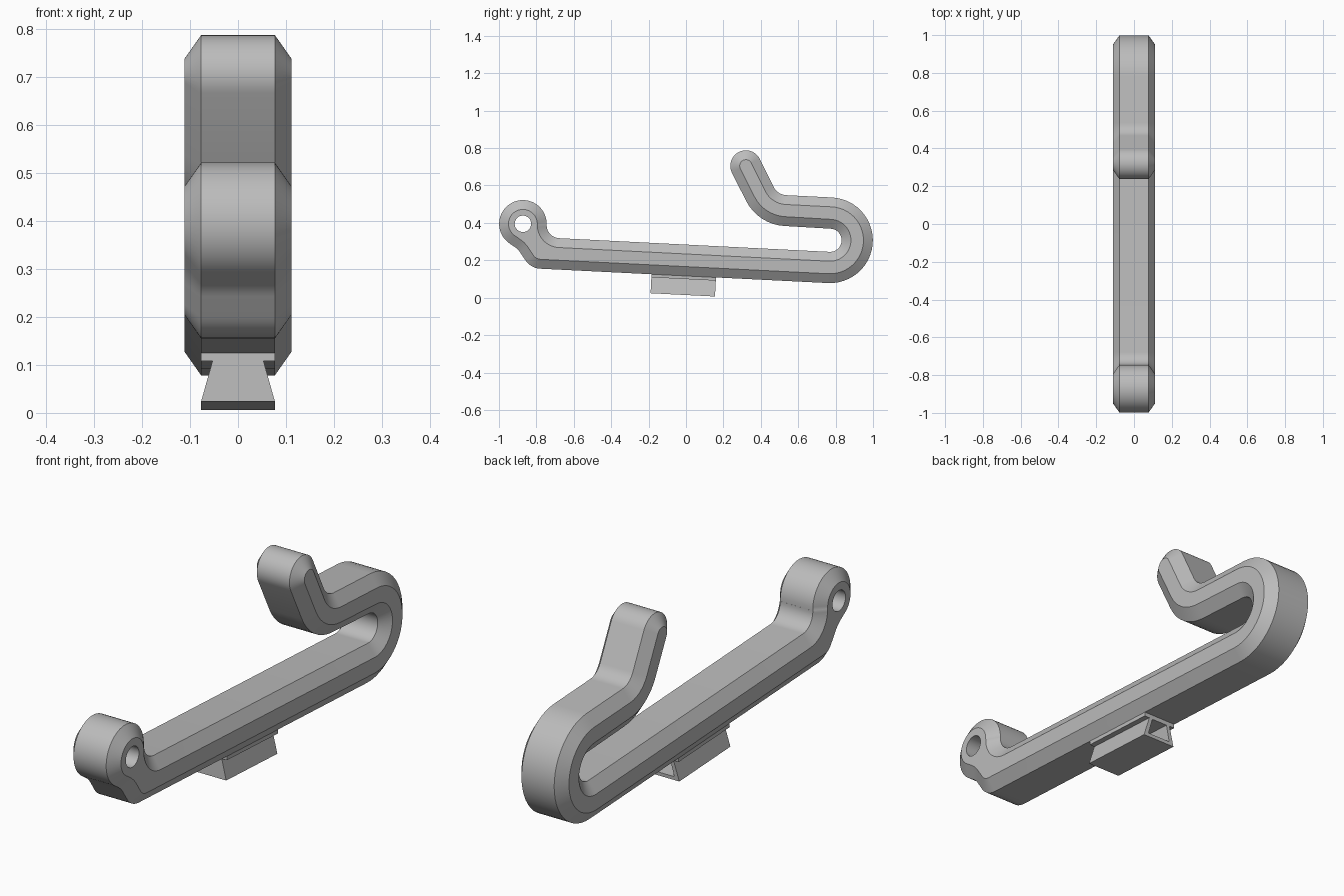
import bpy, bmesh
from math import radians, cos, sin, pi
from mathutils import Matrix, Vector

cube = bpy.data.objects.get("Cube")
if cube:
    bpy.data.objects.remove(cube, do_unlink=True)

grey = bpy.data.materials.new("plain grey")
grey.use_nodes = True
colour = (0.5, 0.5, 0.5, 1)
grey.diffuse_color = colour
grey.node_tree.nodes["Principled BSDF"].inputs["Base Color"].default_value = colour

HALF, FLAT, CHAMFER = 0.112, 0.077, 0.05
EYE = (-0.872, 0.395)
BEND = (0.77, 0.307)
ELBOW = (0.54, 0.628)
UP, DOWN = 87.1, 267.1      # outward normals of the bar's two long edges

# Outline as arcs: centre, radius (negative = hollow corner), start and end normal
ARCS = [
    ((-0.775, 0.255), 0.1, 214, DOWN),      # heel under the eye
    (BEND, 0.229, DOWN, 360 + UP),          # outer bend
    (ELBOW, -0.08, UP, 27),                 # hollow side of the elbow
    ((0.32, 0.705), 0.083, 27, 207),        # hook tip
    (ELBOW, 0.245, 207, DOWN),              # round side of the elbow
    (BEND, -0.062, DOWN, UP),               # slot end
    ((-0.675, 0.388), -0.07, UP, -2),       # fillet from bar to eye
    (EYE, 0.127, -2, 235),                  # eye
    ((-0.97, 0.187), -0.1, 235, 214),       # hollow behind the heel
]


def outline(inset):
    pts = []
    for (cy, cz), r, a, b in ARCS:
        n = max(5, int(abs(b - a) / 7))
        for i in range(n + 1):
            t = radians(a + (b - a) * i / n)
            pts.append((cy + (r - inset) * cos(t), cz + (r - inset) * sin(t)))
    return pts


def ring(bm, pts, x):
    return [bm.verts.new((x, y, z)) for y, z in pts]


def bridge(bm, a, b):
    n = len(a)
    for i in range(n):
        j = (i + 1) % n
        bm.faces.new((a[i], a[j], b[j], b[i]))


def finish(bm, name):
    bmesh.ops.recalc_face_normals(bm, faces=bm.faces)
    mesh = bpy.data.meshes.new(name)
    bm.to_mesh(mesh)
    bm.free()
    mesh.materials.append(grey)
    obj = bpy.data.objects.new(name, mesh)
    bpy.context.collection.objects.link(obj)
    bpy.ops.object.select_all(action='DESELECT')
    obj.select_set(True)
    bpy.context.view_layer.objects.active = obj
    bpy.ops.object.shade_smooth_by_angle(angle=radians(30))
    return obj


# Hooked arm: chamfered slab with a round hole through the eye
bm = bmesh.new()
loops = [ring(bm, outline(inset), x) for x, inset in
         ((-HALF, CHAMFER), (-FLAT, 0), (FLAT, 0), (HALF, CHAMFER))]
for a, b in zip(loops, loops[1:]):
    bridge(bm, a, b)
circle = [(EYE[0] + 0.044 * cos(2 * pi * i / 32), EYE[1] + 0.044 * sin(2 * pi * i / 32))
          for i in range(32)]
holes = [ring(bm, circle, x) for x in (-HALF, HALF)]
bridge(bm, *holes)
for rim, hole, side in ((loops[0], holes[0], -1), (loops[-1], holes[1], 1)):
    edges = [bm.edges.get((loop[i - 1], loop[i])) for loop in (rim, hole)
             for i in range(len(loop))]
    bmesh.ops.triangle_fill(bm, edges=edges, use_beauty=True, normal=Vector((side, 0, 0)))
finish(bm, "hooked_arm")

# Mount under the bar, tilted with it
LENGTH = 0.345
tilt = Matrix.Translation((0, -0.012, 0.118)) @ Matrix.Rotation(radians(-2.9), 4, 'X')


def profile_ring(bm, top, bottom, z_top, z_bottom, y):
    corners = ((-top, z_top), (top, z_top), (bottom, z_bottom), (-bottom, z_bottom))
    return [bm.verts.new((x, y, z)) for x, z in corners]


bm = bmesh.new()
ends = [profile_ring(bm, FLAT, FLAT, 0.004, -0.018, y) for y in (-LENGTH / 2, LENGTH / 2)]
bridge(bm, *ends)
for end in ends:
    bm.faces.new(end)
finish(bm, "mount_plate").matrix_world = tilt

# Dovetail rail, hollow and open at the back
bm = bmesh.new()
front, back = [profile_ring(bm, 0.053, FLAT, -0.018, -0.103, y)
               for y in (-LENGTH / 2, LENGTH / 2)]
mouth, floor = [profile_ring(bm, 0.037, 0.054, -0.019, -0.088, y)
                for y in (LENGTH / 2, -LENGTH / 2 + 0.02)]
for a, b in ((front, back), (back, mouth), (mouth, floor)):
    bridge(bm, a, b)
bm.faces.new(front)
bm.faces.new(floor)
finish(bm, "dovetail_rail").matrix_world = tilt
